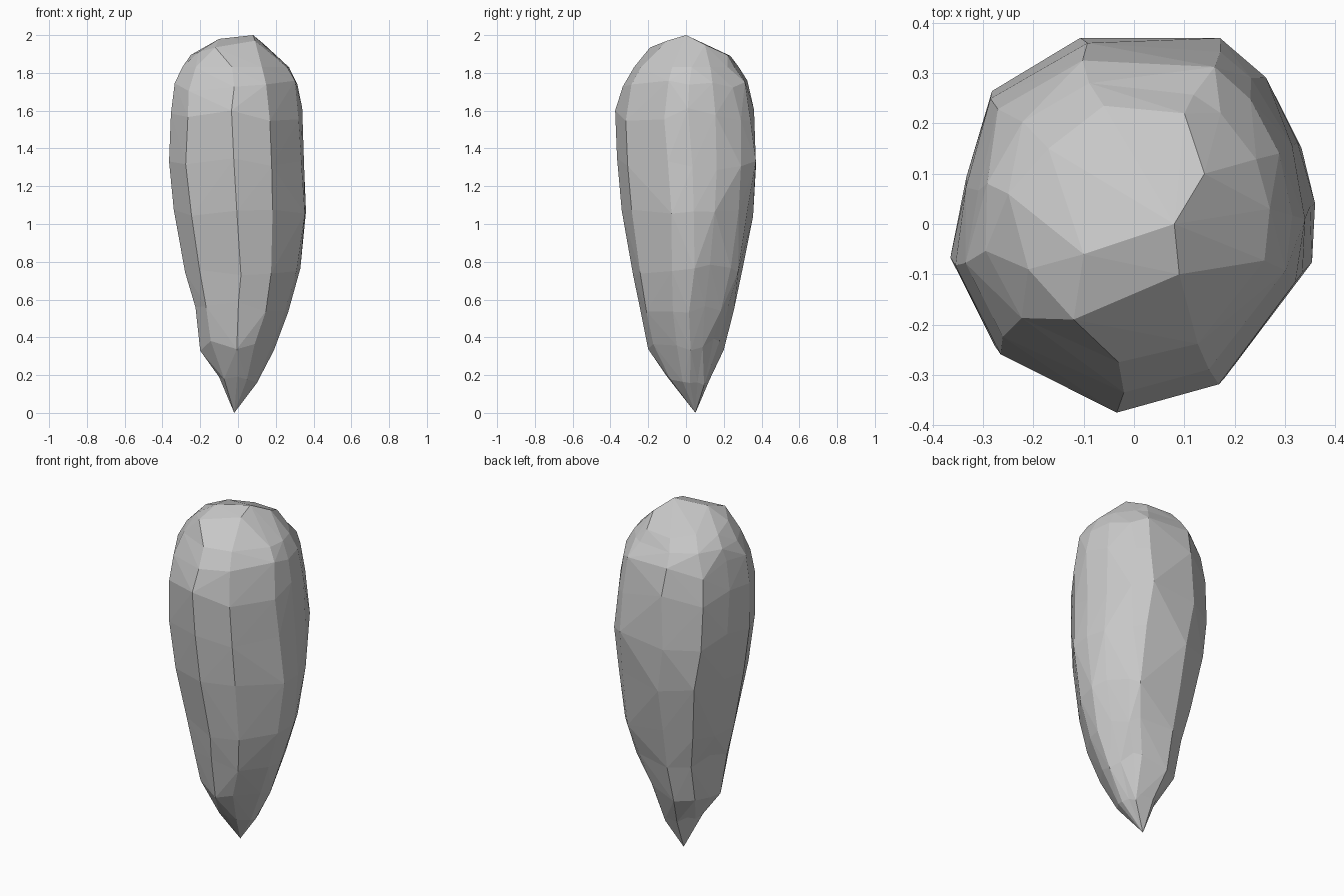
import bpy, bmesh, math, random

if "Cube" in bpy.data.objects:
    bpy.data.objects.remove(bpy.data.objects["Cube"])

random.seed(11)

# Angular plan shape shared by the rings
OUTLINE = [(0.362, 0.03), (0.335, 0.16), (0.26, 0.30), (0.19, 0.36),
           (-0.10, 0.375), (-0.28, 0.27), (-0.335, 0.09), (-0.365, -0.08),
           (-0.27, -0.255), (-0.02, -0.372), (0.18, -0.315), (0.34, -0.10)]
SIDES = len(OUTLINE)

# Height, left x, right x, front y, back y of each ring
RINGS = [
    (0.18, -0.10, 0.10, -0.10, 0.125),
    (0.36, -0.20, 0.19, -0.20, 0.20),
    (0.56, -0.225, 0.265, -0.25, 0.255),
    (0.76, -0.28, 0.33, -0.28, 0.305),
    (1.05, -0.34, 0.36, -0.34, 0.355),
    (1.32, -0.365, 0.35, -0.365, 0.37),
    (1.58, -0.355, 0.34, -0.375, 0.36),
    (1.73, -0.335, 0.315, -0.335, 0.325),
    (1.83, -0.295, 0.27, -0.275, 0.28),
]
# Corners of the sloping crown
CROWN = [(-0.06, 0.235, 1.89), (0.10, 0.22, 1.895), (0.14, 0.10, 1.95),
         (0.08, 0.0, 2.0), (-0.10, -0.06, 1.98), (-0.25, 0.06, 1.895),
         (-0.17, 0.15, 1.91), (-0.12, -0.19, 1.935), (0.09, -0.10, 1.97),
         (-0.21, -0.09, 1.91)]


def lobe(a, degrees):
    return max(0.0, math.cos(a - math.radians(degrees))) ** 4


def ring_points(k):
    """Plan shape, slightly roughened and fitted to the ring's extents."""
    z, x0, x1, y0, y1 = RINGS[k]
    last = k == len(RINGS) - 1
    pts = []
    for ox, oy in OUTLINE:
        a, r = math.atan2(oy, ox), math.hypot(ox, oy)
        if last:
            r = 0.37
        else:
            a += random.uniform(-0.04, 0.04)
            r *= 1 + random.uniform(-0.015, 0.015)
            if z < 1.1:
                r *= 1 - 0.08 * lobe(a, 52)
        pts.append((r * math.cos(a), r * math.sin(a)))
    xs, ys = [p[0] for p in pts], [p[1] for p in pts]
    out = []
    for px, py in pts:
        x = x0 + (x1 - x0) * (px - min(xs)) / (max(xs) - min(xs))
        y = y0 + (y1 - y0) * (py - min(ys)) / (max(ys) - min(ys))
        dz = 0.0 if last else random.uniform(-0.035, 0.035)
        out.append((x, y, z + dz))
    return out


bm = bmesh.new()
rings = [[bm.verts.new(p) for p in ring_points(k)] for k in range(len(RINGS))]

# Pointed foot
tip = bm.verts.new((-0.02, 0.05, 0.0))
for i in range(SIDES):
    bm.faces.new((tip, rings[0][(i + 1) % SIDES], rings[0][i]))

# Triangular facets between rings, split along the outward diagonal
for a, b in zip(rings, rings[1:]):
    for i in range(SIDES):
        j = (i + 1) % SIDES
        normal = (a[j].co - a[i].co).cross(b[i].co - a[i].co)
        if normal.dot(b[j].co - a[i].co) < 0:
            bm.faces.new((a[i], a[j], b[i]))
            bm.faces.new((a[j], b[j], b[i]))
        else:
            bm.faces.new((a[i], b[j], b[i]))
            bm.faces.new((a[i], a[j], b[j]))

# Crown wrapped over the last ring
crown = [bm.verts.new(p) for p in CROWN]
bmesh.ops.convex_hull(bm, input=rings[-1] + crown)
rim = set(rings[-1])
inner = [f for f in bm.faces if all(v in rim for v in f.verts)]
bmesh.ops.delete(bm, geom=inner, context='FACES')
loose = [v for v in bm.verts if not v.link_faces]
bmesh.ops.delete(bm, geom=loose, context='VERTS')
bmesh.ops.recalc_face_normals(bm, faces=bm.faces[:])

mesh = bpy.data.meshes.new("rock")
bm.to_mesh(mesh)
bm.free()
rock = bpy.data.objects.new("rock", mesh)
bpy.context.collection.objects.link(rock)

stone = bpy.data.materials.new("stone grey")
stone.diffuse_color = (0.58, 0.58, 0.58, 1.0)
stone.use_nodes = True
stone.node_tree.nodes["Principled BSDF"].inputs["Base Color"].default_value = stone.diffuse_color
mesh.materials.append(stone)
